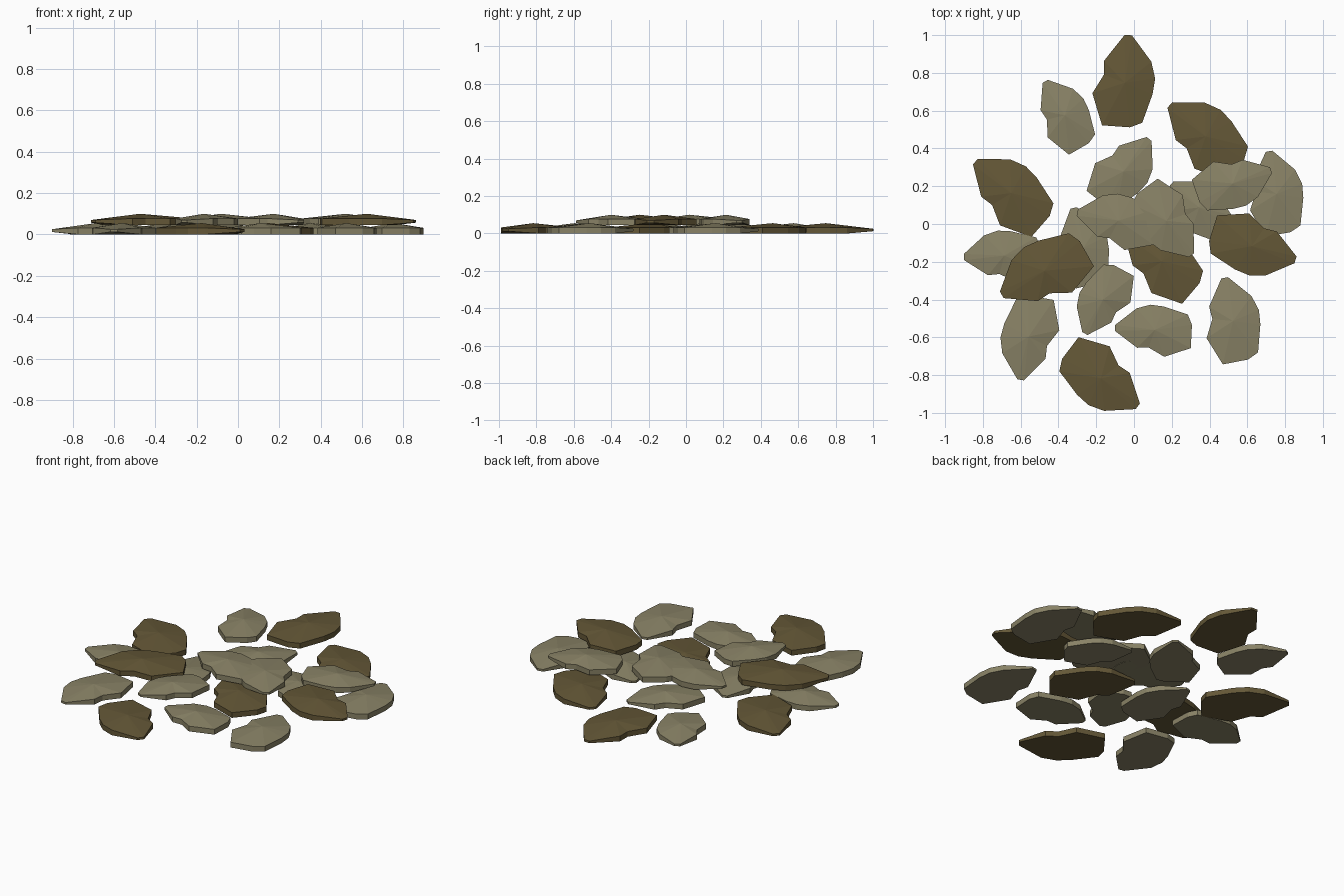
import bpy
import bmesh
from mathutils import Vector

# Remove only the default cube
default_cube = bpy.data.objects.get("Cube")
if default_cube:
    bpy.data.objects.remove(default_cube, do_unlink=True)


def make_material(name, colour):
    material = bpy.data.materials.new(name)
    material.use_nodes = True
    material.diffuse_color = colour
    shader = next(n for n in material.node_tree.nodes if n.type == 'BSDF_PRINCIPLED')
    shader.inputs["Base Color"].default_value = colour
    shader.inputs["Roughness"].default_value = 0.9
    return material


light_olive = make_material("light olive", (0.25, 0.225, 0.133, 1))
dark_olive = make_material("dark olive", (0.127, 0.096, 0.038, 1))

# Leaf outline, clockwise: (sideways, along), with base at 0 and tip at 1
OUTLINE = [(-.04, 1), (.04, 1), (.27, .73), (.325, .55), (.31, .38), (.22, .06),
           (.09, 0), (-.215, 0), (-.345, .34), (-.235, .55), (-.245, .7)]
THICKNESS = 0.032
CROWN = 0.055
LAYER_HEIGHT = 0.045


def make_leaf(name, material, tip, base, height):
    """Thick leaf plate with a low faceted crown, laid from base to tip."""
    base, tip = Vector(base), Vector(tip)
    along = tip - base
    side = Vector((along.y, -along.x))

    def place(point, z):
        flat = base + side * point[0] + along * point[1]
        return (flat.x, flat.y, z + height)

    bm = bmesh.new()
    lower, upper = [], []
    for point in OUTLINE:
        at_tip = point[1] == 1
        lower.append(bm.verts.new(place(point, 0.012 if at_tip else 0)))
        upper.append(bm.verts.new(place(point, 0.025 if at_tip else THICKNESS)))
    crown = bm.verts.new(place((0, 0.48), CROWN))
    bm.faces.new(lower)
    for i in range(len(OUTLINE)):
        j = (i + 1) % len(OUTLINE)
        bm.faces.new((lower[i], lower[j], upper[j], upper[i]))
        bm.faces.new((upper[i], upper[j], crown))
    bmesh.ops.recalc_face_normals(bm, faces=bm.faces[:])

    mesh = bpy.data.meshes.new(name)
    bm.to_mesh(mesh)
    bm.free()
    mesh.materials.append(material)
    leaf = bpy.data.objects.new(name, mesh)
    bpy.context.scene.collection.objects.link(leaf)
    return leaf


def scatter(name, material, height, placements):
    for number, (tip, base) in enumerate(placements, start=1):
        make_leaf(f"{name}_{number}", material, tip, base, height)


# Dark leaves on the ground: (tip, base)
scatter("dark_ground_leaf", dark_olive, 0, [
    ((-.03, 1), (-.065, .515)),
    ((.19, .63), (.555, .31)),
    ((-.84, .33), (-.475, .01)),
    ((-.04, -.04), (.32, -.345)),
    ((.02, -.965), (-.355, -.68)),
])

# Light leaves on the ground
scatter("light_ground_leaf", light_olive, 0, [
    ((-.47, .755), (-.27, .41)),
    ((.715, .385), (.79, -.05)),
    ((.08, .45), (-.18, .12)),
    ((.2, .215), (.48, -.03)),
    ((-.32, .085), (-.22, -.32)),
    ((.48, -.285), (.565, -.725)),
    ((-.9, -.175), (-.49, -.16)),
    ((-.6, -.825), (-.52, -.385)),
    ((-.1, -.55), (.305, -.57)),
])

# Dark leaves resting on top
scatter("dark_upper_leaf", dark_olive, LAYER_HEIGHT, [
    ((.855, -.19), (.41, -.05)),
    ((-.7, -.375), (-.265, -.13)),
])

# Light leaves resting on top
scatter("light_upper_leaf", light_olive, LAYER_HEIGHT, [
    ((-.3, .06), (.12, -.02)),
    ((.305, -.165), (.05, .185)),
    ((.725, .285), (.335, .15)),
    ((-.26, -.58), (-.075, -.235)),
])
